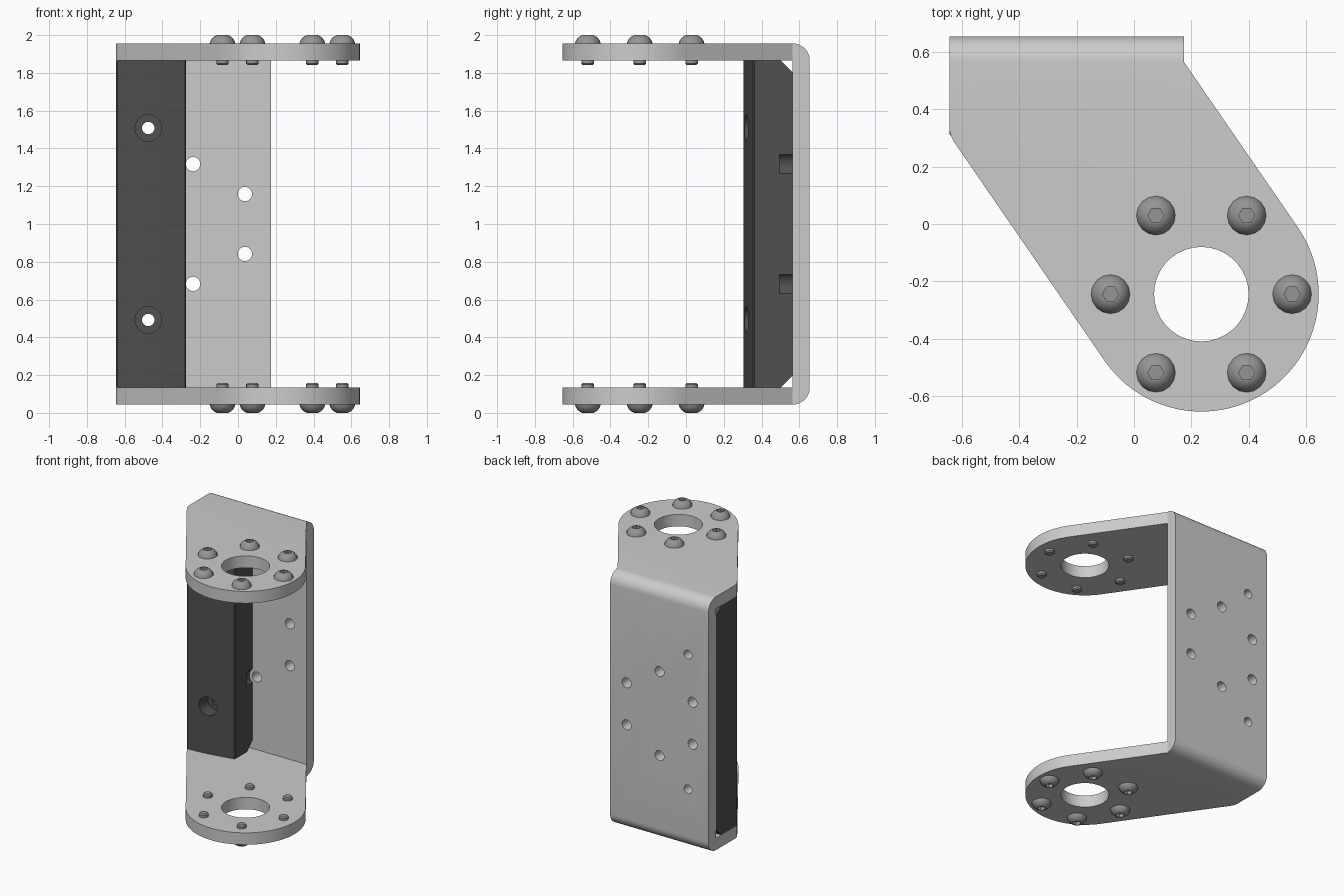
import bpy, bmesh
from math import sin, cos, pi, radians

if "Cube" in bpy.data.objects:
    bpy.data.objects.remove(bpy.data.objects["Cube"])

Z0, Z1, T = 0.044, 1.956, 0.09        # bracket bottom, top, sheet thickness
CX, CY, R = 0.235, -0.245, 0.41       # centre and radius of the rounded flange end
BACK = 0.655                          # rear face of the back plate


def material(name, v):
    m = bpy.data.materials.new(name)
    m.diffuse_color = (v, v, v, 1)
    m.use_nodes = True
    m.node_tree.nodes["Principled BSDF"].inputs["Base Color"].default_value = m.diffuse_color
    return m


def arc(cx, cy, r, a0, a1, n):
    return [(cx + r * cos(radians(a0 + (a1 - a0) * i / n)),
             cy + r * sin(radians(a0 + (a1 - a0) * i / n))) for i in range(n + 1)]


def make(name, bm):
    bmesh.ops.recalc_face_normals(bm, faces=bm.faces)
    me = bpy.data.meshes.new(name)
    bm.to_mesh(me)
    bm.free()
    ob = bpy.data.objects.new(name, me)
    bpy.context.collection.objects.link(ob)
    return ob


def prism(name, pts, axis, lo, hi):
    put = {'x': lambda a, b, h: (h, a, b),
           'y': lambda a, b, h: (a, h, b),
           'z': lambda a, b, h: (a, b, h)}[axis]
    bm = bmesh.new()
    low = [bm.verts.new(put(a, b, lo)) for a, b in pts]
    top = [bm.verts.new(put(a, b, hi)) for a, b in pts]
    bm.faces.new(low)
    bm.faces.new(top)
    n = len(pts)
    for i in range(n):
        j = (i + 1) % n
        bm.faces.new((low[i], low[j], top[j], top[i]))
    return make(name, bm)


def rod(a, b, r, axis, lo, hi, n=24):
    return prism("cutter", arc(a, b, r, 0, 360, n)[:-1], axis, lo, hi)


def active(ob):
    bpy.ops.object.select_all(action='DESELECT')
    ob.select_set(True)
    bpy.context.view_layer.objects.active = ob


def boolean(ob, cutter, op='DIFFERENCE'):
    m = ob.modifiers.new("cut", 'BOOLEAN')
    m.operation, m.object, m.solver = op, cutter, 'EXACT'
    active(ob)
    bpy.ops.object.modifier_apply(modifier=m.name)
    bpy.data.objects.remove(cutter)


def smooth(ob):
    active(ob)
    bpy.ops.object.shade_smooth_by_angle(angle=radians(30))


# Hole layouts: rings of six, plus two block fixings
ring = [(0.317 * cos(i * pi / 3), 0.317 * sin(i * pi / 3)) for i in range(6)]
plate_holes = [(-0.238 + b, 1.0 + a) for a, b in ring]
fixings = [(-0.475, 1.0 - 0.508), (-0.475, 1.0 + 0.508)]

# Bracket: bent U profile trimmed to the flange outline
inner = BACK - T
u = [(-0.9, Z0)] + arc(inner, Z0 + T, T, -90, 0, 8) + arc(inner, Z1 - T, T, 0, 90, 8)
u += [(-0.9, Z1), (-0.9, Z1 - T), (inner, Z1 - T), (inner, Z0 + T), (-0.9, Z0 + T)]
bracket = prism("bracket", u, 'x', -0.9, 0.9)
outline = arc(CX, CY, R, 34.5, -145.5, 40)
outline += arc(-0.545, 0.342, 0.1, 214.5, 180, 6)
outline += [(-0.645, 0.8), (0.175, 0.8), (0.175, inner)]
boolean(bracket, prism("outline", outline, 'z', -0.5, 2.5), 'INTERSECT')
boolean(bracket, rod(CX, CY, 0.165, 'z', -0.5, 2.5, 36))
for x, z in plate_holes:
    boolean(bracket, rod(x, z, 0.038, 'y', 0.5, 0.8))
for x, z in fixings:
    boolean(bracket, rod(x, z, 0.033, 'y', 0.5, 0.8))
smooth(bracket)

# Spacer block: curved front, chamfered rear ends, counterbores and pockets
section = [(-0.645, inner), (-0.645, 0.315), (-0.637, 0.305), (-0.56, 0.309),
           (-0.475, 0.319), (-0.375, 0.335), (-0.281, 0.354), (-0.275, 0.362), (-0.275, inner)]
lo, hi = Z0 + T, Z1 - T
block = prism("spacer_block", section, 'z', lo - 0.1, hi + 0.1)
side = [(0.2, lo), (0.5, lo), (inner, lo + 0.065), (inner, hi - 0.065), (0.5, hi), (0.2, hi)]
boolean(block, prism("side", side, 'x', -0.9, 0.9), 'INTERSECT')
for x, z in fixings:
    boolean(block, rod(x, z, 0.07, 'y', 0.2, 0.42))
    boolean(block, rod(x, z, 0.033, 'y', 0.2, 0.8))
for x, z in plate_holes:
    if x < -0.2:
        boolean(block, rod(x, z, 0.063, 'y', 0.495, 0.8))
block.data.materials.clear()
block.data.materials.append(material("dark_plastic", 0.08))
smooth(block)

# Screw: lathed dome head and shank with a hex socket, origin under the head
profile = [(0, -0.115), (0.025, -0.115), (0.033, -0.107), (0.033, 0), (0.068, 0),
           (0.064, 0.013), (0.055, 0.027), (0.043, 0.037), (0.03, 0.044), (0, 0.044)]
bm = bmesh.new()
vs = [bm.verts.new((r, 0, z)) for r, z in profile]
es = [bm.edges.new(p) for p in zip(vs, vs[1:])]
bmesh.ops.spin(bm, geom=vs + es, cent=(0, 0, 0), axis=(0, 0, 1), angle=2 * pi, steps=16)
bmesh.ops.remove_doubles(bm, verts=bm.verts, dist=1e-4)
screw = make("screw", bm)
boolean(screw, rod(0, 0, 0.028, 'z', 0.018, 0.1, 6))
screw.data.materials.clear()
screw.data.materials.append(material("steel", 0.3))
smooth(screw)

# Six screws in each flange, the lower ones upside down
for label, z, turn in (("upper", Z1, 0), ("lower", Z0, pi)):
    for a, b in ring:
        s = screw.copy()
        s.name = label + "_screw"
        s.location = (CX + a, CY + b, z)
        s.rotation_euler = (turn, 0, 0)
        bpy.context.collection.objects.link(s)
bpy.data.objects.remove(screw)
